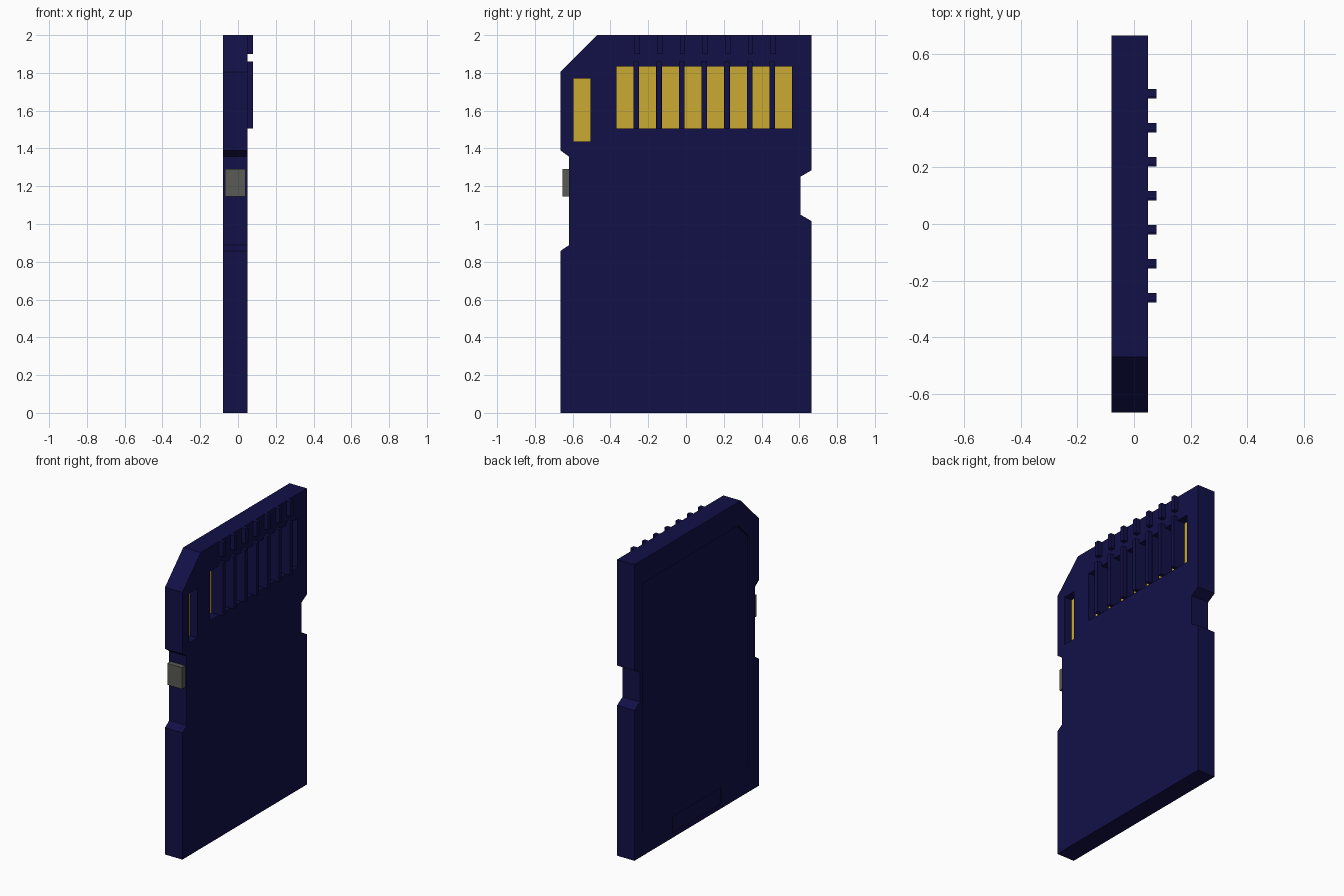
import bpy, bmesh

if "Cube" in bpy.data.objects:
    bpy.data.objects.remove(bpy.data.objects["Cube"])


def material(name, rgb):
    m = bpy.data.materials.new(name)
    m.diffuse_color = (*rgb, 1)
    m.use_nodes = True
    m.node_tree.nodes["Principled BSDF"].inputs["Base Color"].default_value = m.diffuse_color
    return m


NAVY = material("navy_plastic", (0.006, 0.005, 0.062))
GOLD = material("gold_contact", (0.59, 0.40, 0.032))
GREY = material("grey_switch", (0.10, 0.10, 0.09))


def rect(y, z0, z1, w):
    return [(y - w / 2, z0), (y + w / 2, z0), (y + w / 2, z1), (y - w / 2, z1)]


def prisms(name, profiles, x0, x1, mat):
    """Extrude each (y, z) profile from x0 to x1 into one object."""
    bm = bmesh.new()
    for pts in profiles:
        face = bm.faces.new([bm.verts.new((x0, y, z)) for y, z in pts])
        ext = bmesh.ops.extrude_face_region(bm, geom=[face])
        moved = [v for v in ext["geom"] if isinstance(v, bmesh.types.BMVert)]
        bmesh.ops.translate(bm, vec=(x1 - x0, 0, 0), verts=moved)
    bmesh.ops.recalc_face_normals(bm, faces=bm.faces)
    mesh = bpy.data.meshes.new(name)
    bm.to_mesh(mesh)
    bm.free()
    mesh.materials.append(mat)
    ob = bpy.data.objects.new(name, mesh)
    bpy.context.collection.objects.link(ob)
    return ob


def cut(target, cutter):
    cutter.hide_render = True
    mod = target.modifiers.new("cut", "BOOLEAN")
    mod.operation, mod.solver, mod.object = "DIFFERENCE", "EXACT", cutter
    bpy.context.view_layer.objects.active = target
    bpy.ops.object.modifier_apply(modifier=mod.name)
    bpy.data.objects.remove(cutter)


# card body with clipped corner and side notches
body = prisms("card_body", [[
    (-0.665, 0), (0.665, 0), (0.665, 1.015), (0.605, 1.05), (0.605, 1.25),
    (0.665, 1.285), (0.665, 2), (-0.47, 2), (-0.665, 1.805), (-0.665, 1.39),
    (-0.62, 1.357), (-0.62, 0.888), (-0.665, 0.857)]], -0.08, 0.05, NAVY)

# contact pockets
pads = [rect(-0.323 + 0.12 * i, 1.505, 1.835, 0.09) for i in range(8)]
pads.append(rect(-0.55, 1.438, 1.77, 0.09))
cut(body, prisms("pocket_cutter", pads, -0.01, 0.1, NAVY))

# shallow label recess and finger recess on the back
cut(body, prisms("label_cutter", [[
    (-0.56, 0.17), (0.58, 0.17), (0.58, 1.84), (-0.44, 1.84),
    (-0.56, 1.72)]], -0.1, -0.068, NAVY))
cut(body, prisms("finger_cutter", [rect(0, 0.03, 0.14, 0.52)], -0.1, -0.075, NAVY))

# gold contacts on the pocket floors
prisms("contacts", pads, -0.015, -0.005, GOLD)

# ribs between contacts, and short ribs at the top edge
rib_y = [-0.263 + 0.12 * i for i in range(7)]
prisms("contact_ribs", [rect(y, 1.505, 1.86, 0.028) for y in rib_y], 0.045, 0.08, NAVY)
prisms("top_ribs", [rect(y + 0.005, 1.9, 2.0, 0.028) for y in rib_y], 0.045, 0.08, NAVY)

# sliding lock switch
prisms("lock_switch", [rect(-0.632, 1.145, 1.29, 0.046)], -0.07, 0.04, GREY)
